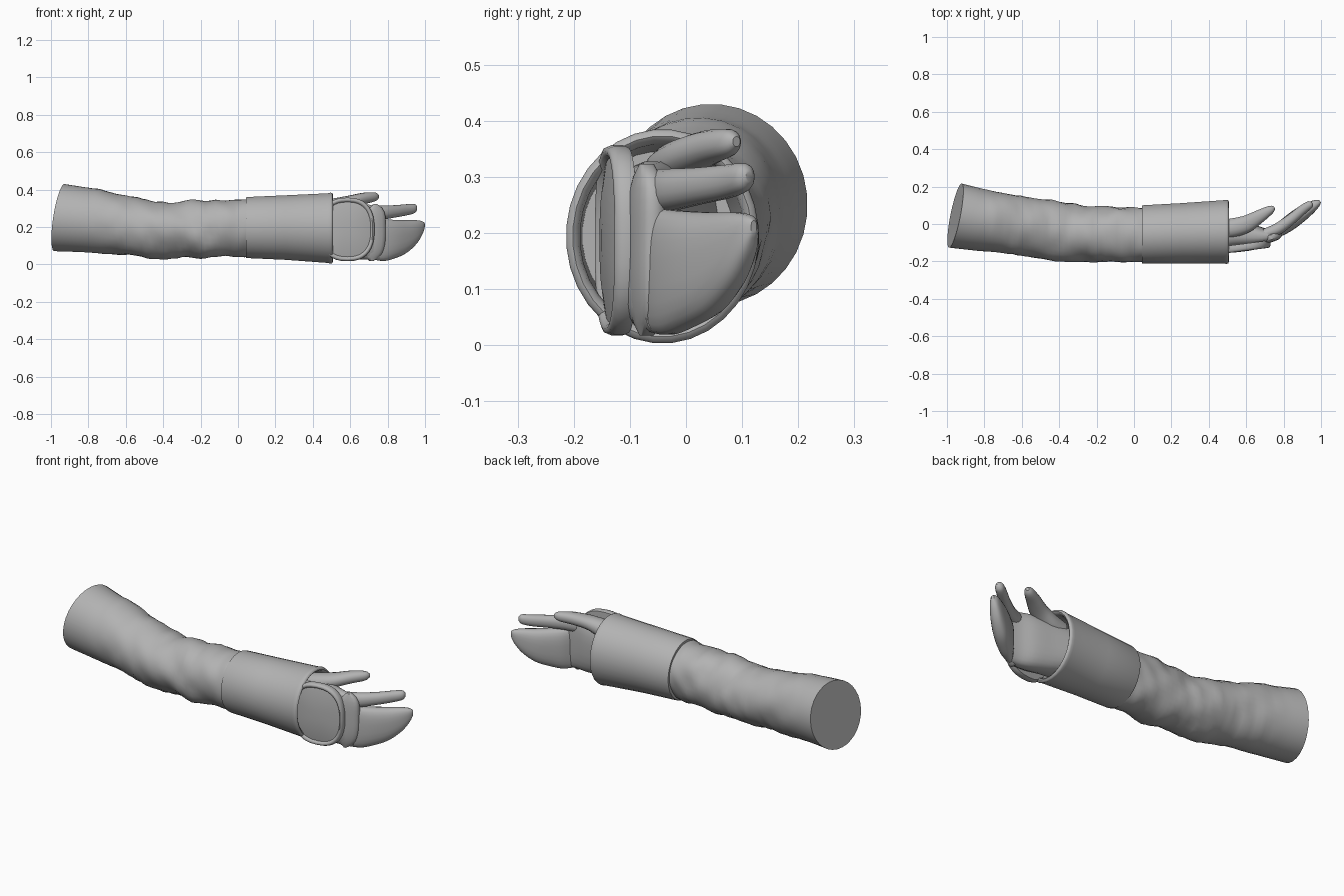
import bpy, bmesh, math
from mathutils import Vector, noise

gray = bpy.data.materials.new("plain_gray")
gray.diffuse_color = (0.45, 0.45, 0.45, 1)


def catmull(a, b, c, d, t):
    return [0.5 * (2*q + (r-p)*t + (2*p - 5*q + 4*r - s)*t*t + (3*q - p - 3*r + s)*t**3)
            for p, q, r, s in zip(a, b, c, d)]


def smooth_sections(secs, steps):
    """Insert in-between sections along a smooth curve."""
    out = []
    for i in range(len(secs) - 1):
        a, d = secs[max(i-1, 0)], secs[min(i+2, len(secs)-1)]
        out += [catmull(a, secs[i], secs[i+1], d, k/steps) for k in range(steps)]
    return out + [list(secs[-1])]


def finish(name, rings, angle=40, warp=None):
    """Skin a list of rings, cap both ends and shade."""
    bm = bmesh.new()
    vr = [[bm.verts.new(warp(p, c) if warp else p) for p in ring] for ring, c in rings]
    n = len(vr[0])
    for r, s in zip(vr, vr[1:]):
        for j in range(n):
            bm.faces.new((r[j], r[(j+1) % n], s[(j+1) % n], s[j]))
    bm.faces.new(vr[0][::-1])
    bm.faces.new(vr[-1])
    bmesh.ops.recalc_face_normals(bm, faces=bm.faces)
    me = bpy.data.meshes.new(name)
    bm.to_mesh(me)
    bm.free()
    me.materials.append(gray)
    ob = bpy.data.objects.new(name, me)
    bpy.context.collection.objects.link(ob)
    bpy.ops.object.select_all(action='DESELECT')
    ob.select_set(True)
    bpy.context.view_layer.objects.active = ob
    bpy.ops.object.shade_smooth_by_angle(angle=math.radians(angle))
    return ob


def sgn_pow(v, p):
    return math.copysign(abs(v) ** p, v)


def loft(name, secs, seg=20, steps=4, power=1.0, angle=40, warp=None):
    """Sections: x, y, z, half width, half height, heading (deg), lean."""
    rings = []
    for x, y, z, a, b, h, lean in smooth_sections(secs, steps):
        h = math.radians(h)
        u, v = Vector((-math.sin(h), math.cos(h), 0)) * a, Vector((lean, 0, 1)) * b
        c = Vector((x, y, z))
        ring = []
        for j in range(seg):
            t = 2 * math.pi * (j + 0.5) / seg
            ring.append(c + u*sgn_pow(math.cos(t), power) + v*sgn_pow(math.sin(t), power))
        rings.append((ring, c))
    return finish(name, rings, angle, warp)


# Cloth folds, strongest around the elbow
def folds(p, c):
    w = max(0, 1 - abs((p.x + 0.3) / 0.55) ** 2)
    n = noise.noise(Vector((p.x*9 + p.z*6, p.y*5, p.z*5)))
    n += 0.5 * noise.noise(Vector((p.x*22 - p.z*8, p.y*8, p.z*8 + 5)))
    return p + (p - c).normalized() * n * w * 0.016


loft("sleeve", [
    (-0.955, 0.045, 0.25, 0.175, 0.18, -11, 0.15),
    (-0.80, 0.018, 0.235, 0.165, 0.171, -9, 0.12),
    (-0.60, -0.01, 0.21, 0.157, 0.16, -7, 0.08),
    (-0.40, -0.045, 0.184, 0.155, 0.153, -5, 0.03),
    (-0.20, -0.052, 0.188, 0.15, 0.152, -2, 0),
    (0.00, -0.057, 0.195, 0.148, 0.156, 0, 0),
    (0.06, -0.057, 0.196, 0.146, 0.155, 0, 0)], seg=32, steps=8, warp=folds)

# Hollow cuff with a rolled lip
loft("cuff", [(x, y, z, a, b, 0, 0) for x, y, z, a, b in (
    (0.042, -0.056, 0.196, 0.14, 0.15),
    (0.042, -0.056, 0.197, 0.154, 0.162),
    (0.05, -0.056, 0.197, 0.157, 0.164),
    (0.25, -0.05, 0.197, 0.162, 0.173),
    (0.48, -0.042, 0.194, 0.17, 0.187),
    (0.495, -0.042, 0.194, 0.172, 0.191),
    (0.504, -0.042, 0.194, 0.169, 0.188),
    (0.508, -0.042, 0.194, 0.16, 0.179),
    (0.502, -0.042, 0.194, 0.151, 0.17),
    (0.485, -0.042, 0.194, 0.147, 0.165),
    (0.30, -0.05, 0.195, 0.135, 0.15))], seg=32, steps=1, angle=50)

# Palm running out of the cuff
loft("palm", [
    (0.29, -0.05, 0.195, 0.11, 0.13, 0, 0),
    (0.42, -0.058, 0.19, 0.10, 0.13, 0, 0),
    (0.52, -0.055, 0.185, 0.078, 0.142, 0, 0),
    (0.62, -0.06, 0.178, 0.065, 0.15, 0, 0),
    (0.70, -0.065, 0.172, 0.045, 0.148, 8, 0),
    (0.755, -0.055, 0.165, 0.025, 0.14, 15, 0)], seg=24, power=0.75)

# Rounded guard over the back of the hand, with a raised rim
rings = []
for scale, d in ((0.98, 0.0), (1.0, 0.008), (1.0, 0.026), (0.975, 0.036),
                 (0.93, 0.039), (0.89, 0.036), (0.86, 0.029), (0.6, 0.037), (0.2, 0.041)):
    ring = []
    for j in range(36):
        t = 2 * math.pi * j / 36
        x = 0.585 + 0.145 * scale * sgn_pow(math.cos(t), 0.8)
        z = 0.187 + 0.17 * scale * sgn_pow(math.sin(t), 0.8)
        ring.append(Vector((x, -0.087 - d - 0.13 * (0.73 - x), z)))
    rings.append((ring, None))
finish("hand_guard", rings, 50)

# Knuckle band: flat strip bowed along the height of the hand
rings = []
for i in range(15):
    t = -1 + 2 * i / 14
    w = 0.045 * (1 - abs(t) ** 6) + 0.008
    c = Vector((0.735 - 0.022 * max(0, -t) ** 2, -0.07, 0.17 + 0.153 * t))
    ring = []
    for j in range(16):
        a = 2 * math.pi * j / 16
        du = w * sgn_pow(math.cos(a), 0.7)
        dv = (0.012 + 0.013 * (1 - t ** 4)) * sgn_pow(math.sin(a), 0.7)
        ring.append(c + Vector((du - 0.35 * dv, 0.35 * du + dv, 0)))
    rings.append((ring, None))
finish("knuckle_band", rings, 50)

# Joined fingers curling toward the palm side
loft("joined_fingers", [
    (0.735, -0.06, 0.135, 0.022, 0.112, 20, 0),
    (0.78, -0.03, 0.13, 0.036, 0.112, 35, 0),
    (0.83, 0.005, 0.135, 0.042, 0.104, 40, 0),
    (0.89, 0.05, 0.147, 0.041, 0.09, 36, 0),
    (0.945, 0.088, 0.171, 0.032, 0.066, 34, 0),
    (0.98, 0.112, 0.195, 0.02, 0.037, 34, 0),
    (0.996, 0.121, 0.21, 0.006, 0.012, 34, 0)], seg=24, power=0.75)

loft("index_finger", [
    (0.70, -0.055, 0.272, 0.03, 0.042, 20, 0),
    (0.77, -0.025, 0.277, 0.032, 0.038, 33, 0),
    (0.84, 0.025, 0.284, 0.029, 0.033, 36, 0),
    (0.90, 0.075, 0.292, 0.026, 0.03, 38, 0),
    (0.94, 0.104, 0.299, 0.021, 0.025, 38, 0),
    (0.953, 0.113, 0.301, 0.008, 0.01, 38, 0)], seg=16, power=0.9)

loft("thumb", [
    (0.44, -0.03, 0.29, 0.05, 0.05, 0, 0),
    (0.52, -0.022, 0.307, 0.052, 0.048, 10, 0),
    (0.60, 0.0, 0.333, 0.047, 0.036, 25, 0),
    (0.67, 0.04, 0.352, 0.036, 0.031, 32, 0),
    (0.73, 0.077, 0.361, 0.023, 0.024, 35, 0),
    (0.75, 0.09, 0.363, 0.008, 0.009, 35, 0)], seg=16, power=0.9)
